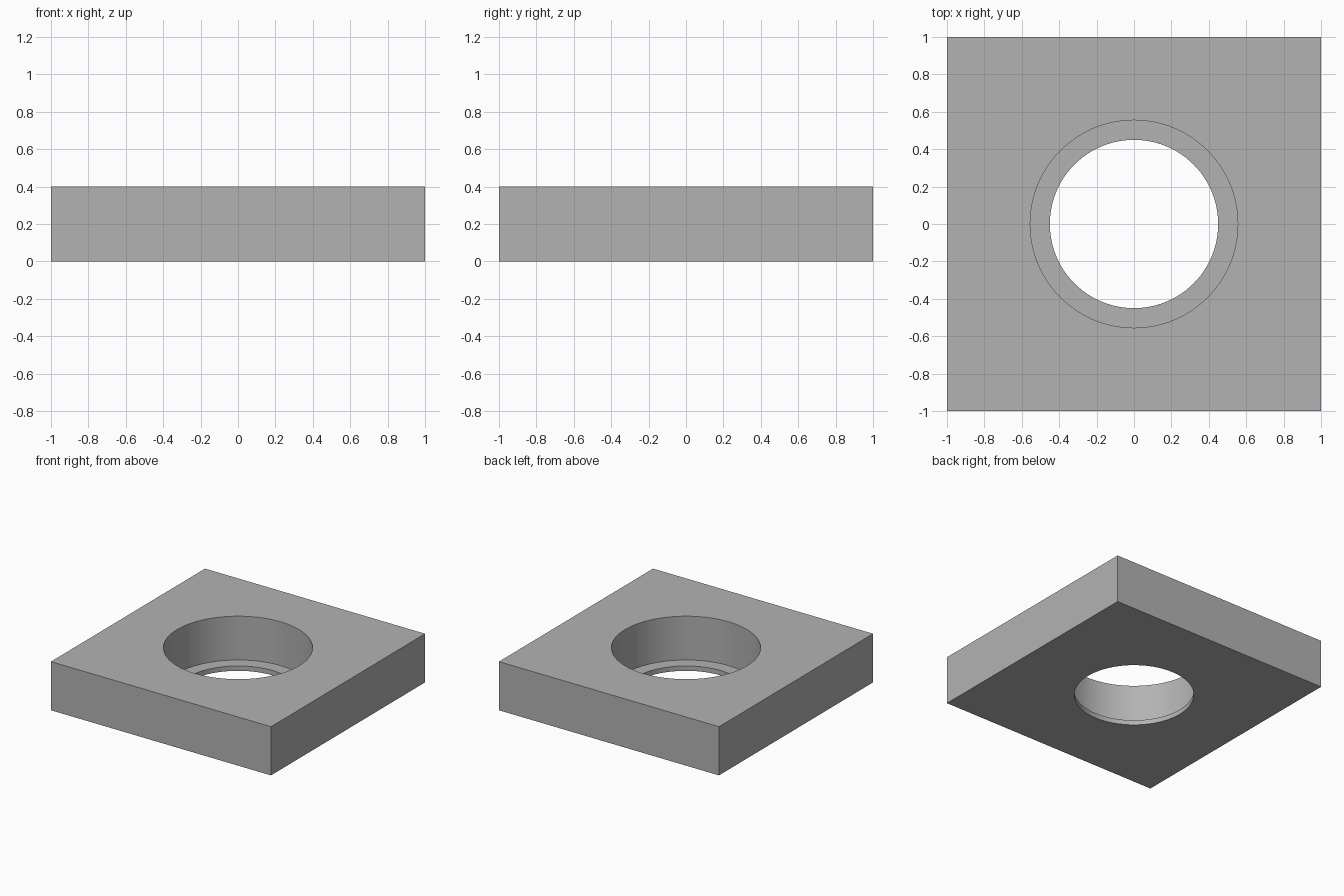
import bpy, bmesh, math

if "Cube" in bpy.data.objects:
    bpy.data.objects.remove(bpy.data.objects["Cube"])

HALF, TOP, LEDGE = 1.0, 0.4, 0.04   # plate half width, plate height, ledge height
R_BORE, R_HOLE = 0.555, 0.45        # wide upper bore, narrow through hole
SEGS = 96

grey = bpy.data.materials.new("plain_grey")
grey.diffuse_color = (0.45, 0.45, 0.45, 1)
grey.use_nodes = True
grey.node_tree.nodes["Principled BSDF"].inputs["Base Color"].default_value = grey.diffuse_color

bm = bmesh.new()


def ring(radius, z, square=False):
    """Ring of vertices, pushed out to a square outline when asked."""
    verts = []
    for i in range(SEGS):
        a = 2 * math.pi * i / SEGS
        c, s = math.cos(a), math.sin(a)
        r = radius / max(abs(c), abs(s)) if square else radius
        verts.append(bm.verts.new((r * c, r * s, z)))
    return verts


# Closed cross-section: outer wall, top, bore, ledge, through hole, underside
rings = [ring(HALF, 0, True), ring(HALF, TOP, True), ring(R_BORE, TOP),
         ring(R_BORE, LEDGE), ring(R_HOLE, LEDGE), ring(R_HOLE, 0)]
for k, lower in enumerate(rings):
    upper = rings[(k + 1) % len(rings)]
    for i in range(SEGS):
        j = (i + 1) % SEGS
        face = bm.faces.new((lower[i], lower[j], upper[j], upper[i]))
        face.smooth = k in (2, 4)   # only the round walls are smooth
bmesh.ops.recalc_face_normals(bm, faces=bm.faces)

mesh = bpy.data.meshes.new("counterbored_plate")
bm.to_mesh(mesh)
bm.free()
mesh.materials.append(grey)
plate = bpy.data.objects.new("counterbored_plate", mesh)
bpy.context.collection.objects.link(plate)

# Keep the rims crisp
bpy.context.view_layer.objects.active = plate
plate.select_set(True)
bpy.ops.object.shade_smooth_by_angle(angle=math.radians(30))
